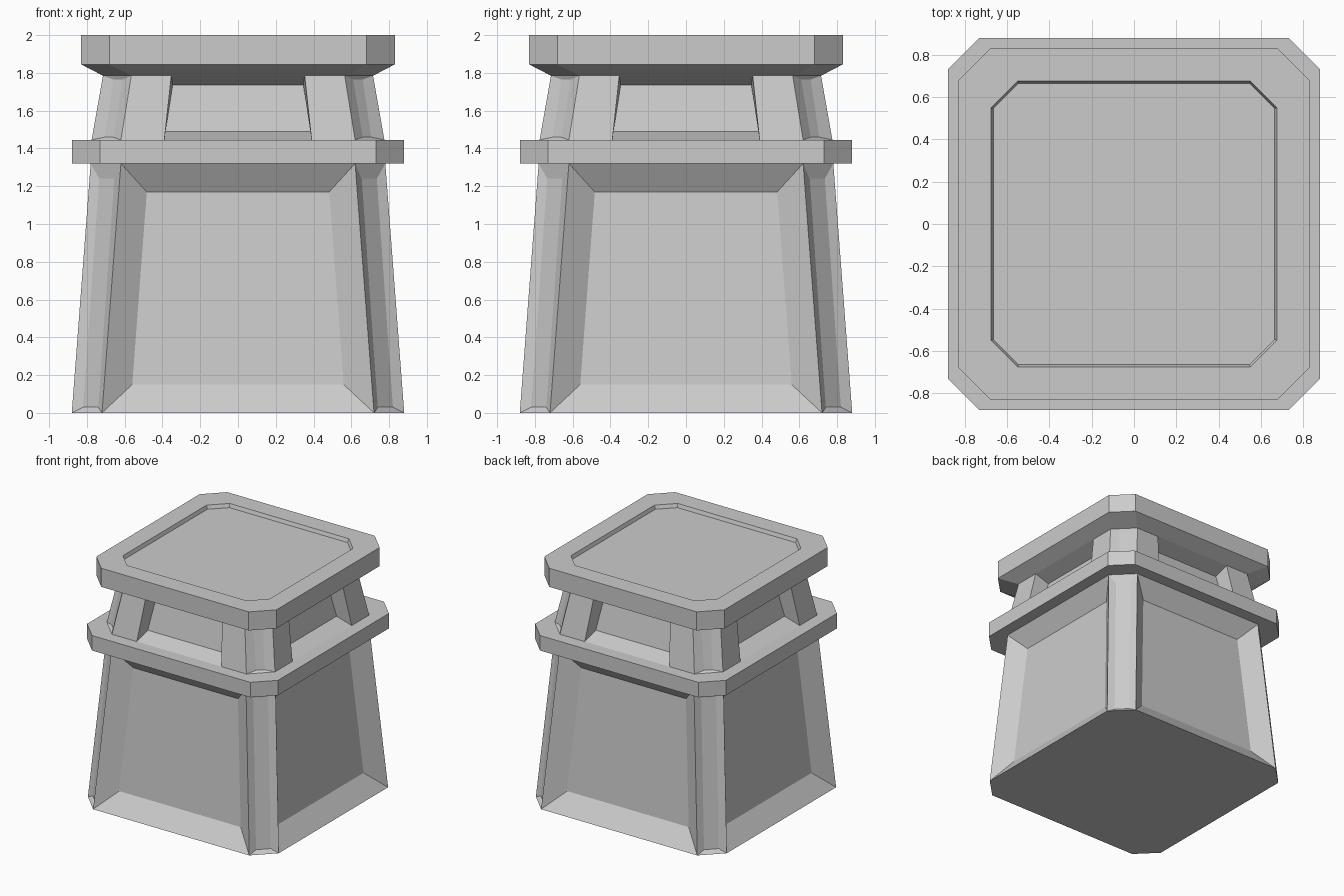
import bpy, bmesh
from math import cos, sin, pi, sqrt

if "Cube" in bpy.data.objects:
    bpy.data.objects.remove(bpy.data.objects["Cube"])

R2 = sqrt(2)


def finish(name, bm):
    bmesh.ops.remove_doubles(bm, verts=bm.verts, dist=0.0005)
    bmesh.ops.recalc_face_normals(bm, faces=bm.faces)
    me = bpy.data.meshes.new(name)
    bm.to_mesh(me)
    bm.free()
    ob = bpy.data.objects.new(name, me)
    bpy.context.collection.objects.link(ob)
    return ob


def octagon(h, c, z):
    """Square of half size h with corners cut where the flat ends at c."""
    return [(c, -h, z), (h, -c, z), (h, c, z), (c, h, z),
            (-c, h, z), (-h, c, z), (-h, -c, z), (-c, -h, z)]


def stack(name, rings):
    """Closed solid through a list of octagon rings (h, c, z)."""
    bm = bmesh.new()
    loops = [[bm.verts.new(p) for p in octagon(*r)] for r in rings]
    for a, b in zip(loops, loops[1:]):
        for i in range(8):
            j = (i + 1) % 8
            bm.faces.new((a[i], a[j], b[j], b[i]))
    bm.faces.new(loops[0][::-1])
    bm.faces.new(loops[-1])
    return finish(name, bm)


def quad(bm, pts, ang):
    """Points are (tangent, outward, z), turned to face direction ang."""
    return [bm.verts.new((r * cos(ang) - t * sin(ang),
                          r * sin(ang) + t * cos(ang), z)) for t, r, z in pts]


def rect(low, high):
    (w0, r0, z0), (w1, r1, z1) = low, high
    return [(-w0, r0, z0), (w0, r0, z0), (w1, r1, z1), (-w1, r1, z1)]


def recessed(bm, outer, inner, ang):
    """Sunken panel with four walls joining it to the outer outline."""
    o, n = quad(bm, rect(*outer), ang), quad(bm, rect(*inner), ang)
    bm.faces.new(n)
    for i in range(4):
        j = (i + 1) % 4
        bm.faces.new((o[i], o[j], n[j], n[i]))


def corner(a, b, z):
    """Width, distance and height of the cut corner between (a,b) and (b,a)."""
    return ((a - b) / R2, (a + b) / R2, z)


def end_cap(bm, h, c, z):
    bm.faces.new([bm.verts.new(p) for p in octagon(h, c, z)])


# Tapered lower body with sunken panels on faces and corners
bm = bmesh.new()
for k in range(4):
    a = k * pi / 2
    recessed(bm, ((.72, .88, 0), (.62, .78, 1.32)),
             ((.56, .765, .15), (.483, .69, 1.17)), a)
    recessed(bm, (corner(.88, .72, 0), corner(.78, .62, 1.32)),
             (corner(.82, .74, .03), corner(.735, .655, 1.24)), a + pi / 4)
end_cap(bm, .88, .72, 0)
end_cap(bm, .78, .62, 1.32)
finish("lower_body", bm)

# Flat collar
stack("collar", [(.88, .73, 1.32), (.88, .73, 1.445)])

# Upper section: windows between pillars, sunken corners
bm = bmesh.new()
zb, zt = 1.445, 1.785
for k in range(4):
    a = k * pi / 2
    recessed(bm, ((.39, .775, zb), (.353, .715, zt)),
             ((.384, .64, 1.49), (.345, .59, 1.74)), a)
    for s in (-1, 1):
        bm.faces.new(quad(bm, [(s * .39, .775, zb), (s * .62, .775, zb),
                               (s * .565, .715, zt), (s * .353, .715, zt)], a))
    recessed(bm, (corner(.775, .62, zb), corner(.715, .565, zt)),
             (corner(.705, .66, 1.46), corner(.66, .61, 1.765)), a + pi / 4)
end_cap(bm, .775, .62, zb)
end_cap(bm, .715, .565, zt)
finish("upper_section", bm)

# Cap with sloped underside and shallow recess on top
stack("cap", [(.59, .47, 1.735), (.715, .565, 1.785), (.83, .68, 1.845), (.83, .68, 2.0),
              (.675, .55, 2.0), (.665, .545, 1.97)])
